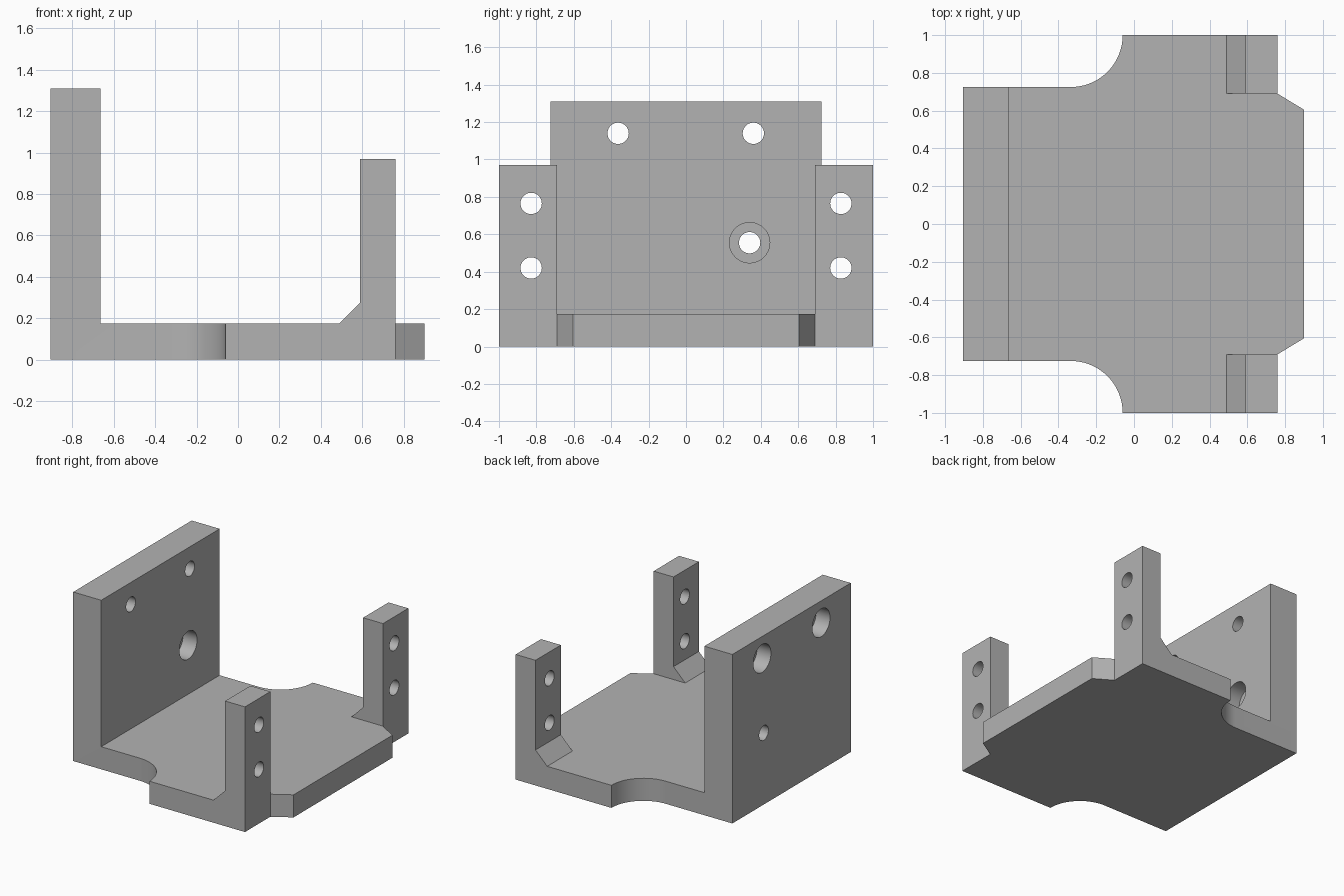
import bpy, bmesh, math
from mathutils import Matrix, Vector

cube = bpy.data.objects.get("Cube")
if cube:
    bpy.data.objects.remove(cube, do_unlink=True)

GREY = (0.45, 0.45, 0.45, 1.0)
metal = bpy.data.materials.new("plain grey metal")
metal.use_nodes = True
metal.diffuse_color = GREY
metal.node_tree.nodes["Principled BSDF"].inputs["Base Color"].default_value = GREY

X0, X1 = -0.905, 0.9       # overall length
THICK = 0.175              # plate thickness
WALL_X = -0.665            # inner face of the tall wall
WALL_Y = 0.725             # half width of the tall wall
POST_IN, POST_OUT = 0.59, 0.76
POST_Y = 0.69              # inner side of each post
HOLE_R, BORE_R, BORE_DEPTH = 0.057, 0.108, 0.12


def make_object(name, bm):
    bmesh.ops.recalc_face_normals(bm, faces=bm.faces)
    mesh = bpy.data.meshes.new(name)
    bm.to_mesh(mesh)
    bm.free()
    mesh.materials.append(metal)
    obj = bpy.data.objects.new(name, mesh)
    bpy.context.collection.objects.link(obj)
    return obj


def prism(name, points, offset):
    """Extrude a closed outline of 3D points along an offset."""
    bm = bmesh.new()
    face = bm.faces.new([bm.verts.new(p) for p in points])
    new = bmesh.ops.extrude_face_region(bm, geom=[face])["geom"]
    verts = [v for v in new if isinstance(v, bmesh.types.BMVert)]
    bmesh.ops.translate(bm, verts=verts, vec=Vector(offset))
    return make_object(name, bm)


def drill(name, x_from, x_to, y, z, radius):
    """Cylinder along x used as a cutter."""
    bm = bmesh.new()
    place = Matrix.Translation(((x_from + x_to) / 2, y, z)) @ Matrix.Rotation(math.pi / 2, 4, "Y")
    bmesh.ops.create_cone(bm, cap_ends=True, segments=40, radius1=radius,
                          radius2=radius, depth=x_to - x_from, matrix=place)
    obj = make_object(name, bm)
    obj.hide_render = True
    return obj


# Base plate: half outline with a concave corner, mirrored across y
R = 1 - WALL_Y
half = [(X0, WALL_Y)]
for i in range(25):
    a = -math.pi / 2 + i / 24 * math.pi / 2
    half.append((-0.06 - R + R * math.cos(a), 1 + R * math.sin(a)))
half += [(POST_OUT, 1), (POST_OUT, POST_Y), (X1, 0.605)]
outline = half + [(x, -y) for x, y in reversed(half)]
bracket = prism("bracket", [(x, y, 0) for x, y in outline], (0, 0, THICK))

# Tall wall
wall = [(X0, -WALL_Y, 0.08), (WALL_X, -WALL_Y, 0.08),
        (WALL_X, -WALL_Y, 1.31), (X0, -WALL_Y, 1.31)]
steps = [("UNION", prism("tall_wall", wall, (0, 2 * WALL_Y, 0)))]

# Two posts, each with a sloped gusket at its foot
profile = [(0.49, 0.08), (POST_OUT, 0.08), (POST_OUT, 0.97),
           (POST_IN, 0.97), (POST_IN, THICK + 0.1), (0.49, THICK)]
for side in (-1, 1):
    post = prism("post", [(x, side * POST_Y, z) for x, z in profile],
                 (0, side * (1 - POST_Y), 0))
    steps.append(("UNION", post))

# Post holes
for side in (-1, 1):
    for z in (0.42, 0.765):
        steps.append(("DIFFERENCE", drill("post_hole", 0.4, 0.95, side * 0.828, z, HOLE_R)))

# Wall holes: the upper pair is counterbored outside, the lower one inside
for y, z, outside in ((-0.363, 1.14, True), (0.36, 1.14, True), (0.34, 0.555, False)):
    steps.append(("DIFFERENCE", drill("wall_hole", X0 - 0.1, WALL_X + 0.1, y, z, HOLE_R)))
    ends = (X0 - 0.1, X0 + BORE_DEPTH) if outside else (WALL_X - BORE_DEPTH, WALL_X + 0.1)
    steps.append(("DIFFERENCE", drill("counterbore", *ends, y, z, BORE_R)))

# Join and cut everything into one solid
for operation, other in steps:
    mod = bracket.modifiers.new("step", "BOOLEAN")
    mod.operation = operation
    mod.solver = "EXACT"
    mod.object = other
bpy.context.view_layer.update()
solid = bpy.data.meshes.new_from_object(bracket.evaluated_get(bpy.context.evaluated_depsgraph_get()))
bracket.modifiers.clear()
bracket.data = solid
for _, other in steps:
    bpy.data.objects.remove(other, do_unlink=True)

# Merge coplanar pieces and keep the curved cuts smooth
bm = bmesh.new()
bm.from_mesh(solid)
bmesh.ops.remove_doubles(bm, verts=bm.verts, dist=0.0001)
bmesh.ops.dissolve_limit(bm, angle_limit=math.radians(0.5), verts=bm.verts, edges=bm.edges)
bm.to_mesh(solid)
bm.free()
solid.materials.clear()
solid.materials.append(metal)
for poly in solid.polygons:
    poly.material_index = 0

bpy.ops.object.select_all(action="DESELECT")
bracket.select_set(True)
bpy.context.view_layer.objects.active = bracket
bpy.ops.object.shade_smooth_by_angle(angle=math.radians(30))
